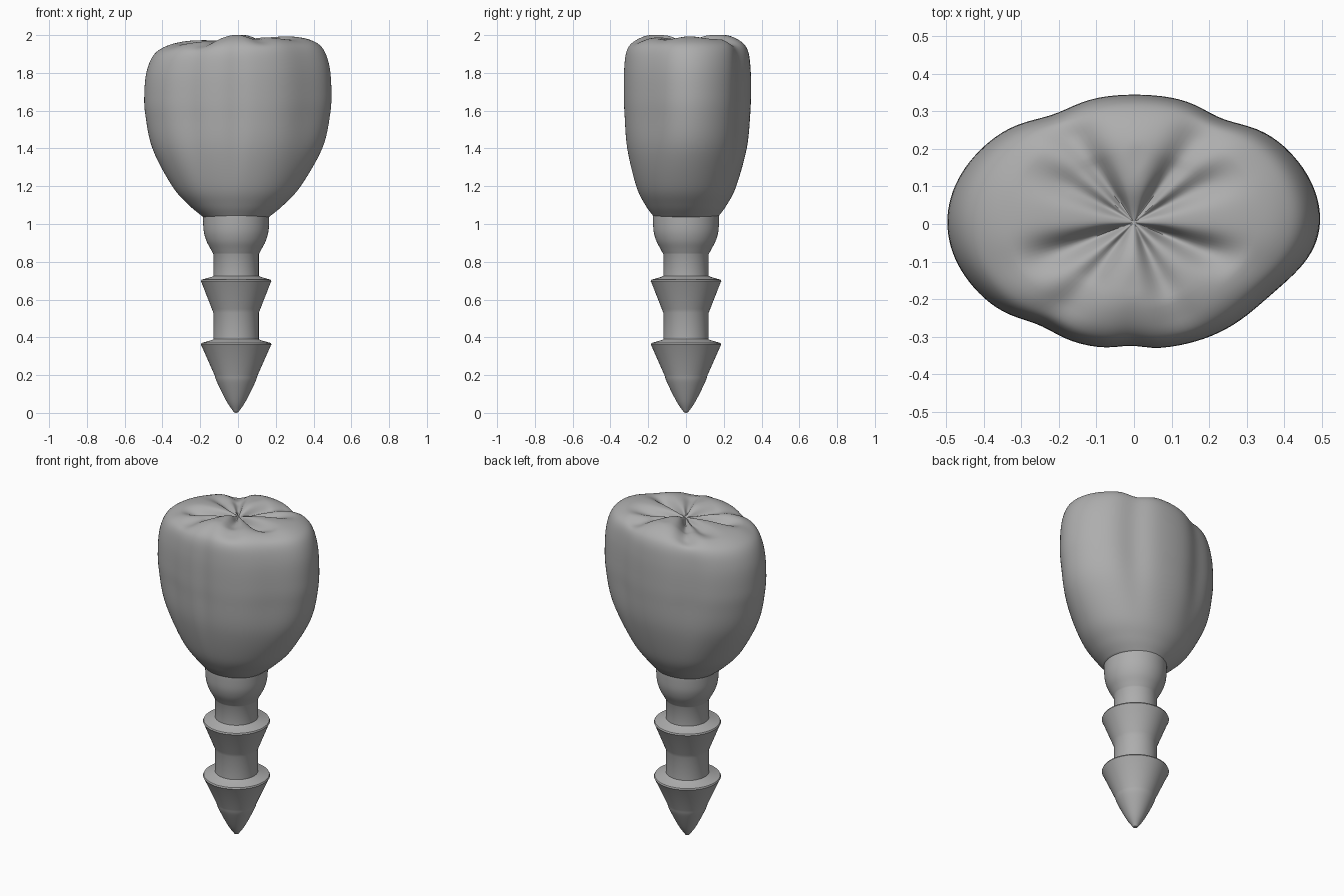
import bpy, bmesh, math
from mathutils import Vector

cube = bpy.data.objects.get("Cube")
if cube:
    bpy.data.objects.remove(cube, do_unlink=True)

grey = bpy.data.materials.new("plain grey")
grey.use_nodes = True
COLOUR = (0.42, 0.42, 0.42, 1)
grey.diffuse_color = COLOUR
grey.node_tree.nodes["Principled BSDF"].inputs["Base Color"].default_value = COLOUR


def smooth_path(points, steps):
    """Catmull-Rom curve through the points."""
    pts = [Vector(p) for p in points]
    pts = [pts[0] * 2 - pts[1]] + pts + [pts[-1] * 2 - pts[-2]]
    out = []
    for a, b, c, d in zip(pts, pts[1:], pts[2:], pts[3:]):
        for i in range(steps):
            t = i / steps
            out.append(0.5 * (2 * b + (c - a) * t + (2 * a - 5 * b + 4 * c - d) * t * t
                              + (3 * b - a - 3 * c + d) * t ** 3))
    return out + [pts[-2]]


def skin(name, rings, bottom, top, angle):
    """Closed surface through equal rings, with a pole at each end."""
    bm = bmesh.new()
    loops = [[bm.verts.new(p) for p in ring] for ring in rings]
    n = len(loops[0])
    for lo, hi in zip(loops, loops[1:]):
        for i in range(n):
            j = (i + 1) % n
            bm.faces.new((lo[i], lo[j], hi[j], hi[i]))
    for loop, pole in ((loops[0], bottom), (loops[-1], top)):
        v = bm.verts.new(pole)
        for i in range(n):
            bm.faces.new((loop[i], loop[(i + 1) % n], v))
    bmesh.ops.recalc_face_normals(bm, faces=bm.faces)
    mesh = bpy.data.meshes.new(name)
    bm.to_mesh(mesh)
    bm.free()
    mesh.materials.append(grey)
    obj = bpy.data.objects.new(name, mesh)
    bpy.context.collection.objects.link(obj)
    bpy.ops.object.select_all(action="DESELECT")
    obj.select_set(True)
    bpy.context.view_layer.objects.active = obj
    bpy.ops.object.shade_smooth_by_angle(angle=math.radians(angle))
    return obj


def bell(angle, centre, width):
    d = (angle - centre + 180) % 360 - 180
    return math.exp(-(d / width) ** 2)


def ramp(v, lo, hi):
    t = min(1, max(0, (v - lo) / (hi - lo)))
    return t * t * (3 - 2 * t)


# Implant post: a lathed barbed pin
tip = smooth_path([(0.012, 0.004), (0.05, 0.06), (0.1, 0.16), (0.114, 0.2)], 5)
barb = [(0.183, 0.355), (0.187, 0.362), (0.183, 0.37), (0.13, 0.385), (0.12, 0.39)]
shaft = [(0.12, 0.53), (0.128, 0.55), (0.183, 0.69), (0.187, 0.697), (0.183, 0.705),
         (0.13, 0.72), (0.12, 0.725)]
collar = smooth_path([(0.12, 0.84), (0.135, 0.868), (0.157, 0.91), (0.171, 0.96),
                      (0.175, 1.02), (0.175, 1.06)], 4)
SIDES = 64
POST_X = -0.01
turns = [math.tau * i / SIDES for i in range(SIDES)]
rings = [[(POST_X + r * math.cos(a), r * math.sin(a), z) for a in turns]
         for r, z in [tuple(p) for p in tip] + barb + shaft + [tuple(p) for p in collar]]
skin("implant_post", rings, (POST_X, 0, 0), (POST_X, 0, 1.06), 35)

# Tooth crown: half width in x, half width in y, height
section = smooth_path([
    (0.172, 0.168, 1.035), (0.25, 0.215, 1.1), (0.34, 0.265, 1.2), (0.45, 0.318, 1.4),
    (0.49, 0.335, 1.58), (0.496, 0.339, 1.7), (0.485, 0.337, 1.82), (0.45, 0.325, 1.91),
    (0.39, 0.295, 1.955), (0.3, 0.235, 1.978), (0.2, 0.16, 1.982), (0.1, 0.08, 1.974),
    (0.01, 0.008, 1.957)], 6)
# Side dents: direction, depth, spread
dents = [(60, 0.06, 11), (117, 0.05, 11), (238, 0.045, 10), (269, 0.03, 6), (322, 0.07, 22)]
# Chewing grooves: direction, depth, spread, strength at the rim
grooves = [(34, 0.035, 13, 0.1), (60, 0.035, 10, 0.8), (119, 0.04, 10, 0.8),
           (145, 0.03, 13, 0.1), (206, 0.05, 13, 0.15), (238, 0.025, 10, 0.8),
           (290, 0.025, 10, 0.6), (333, 0.05, 13, 0.15)]


def crown_point(rx, ry, z, deg, on_top):
    a = math.radians(deg)
    up = ramp(z, 1.1, 1.6)
    fade = 1 - up * sum(d * bell(deg, c, w) for c, d, w in dents)
    x, y = rx * fade * math.cos(a), ry * fade * math.sin(a)
    reach = rx / 0.45
    height = z + 0.045 * x * ramp(z, 1.4, 1.95)
    if on_top:
        inner = ramp(reach, 0, 0.2) * (1 - ramp(reach, 0.45, 0.85))
        outer = ramp(reach, 0.2, 0.6) * (1 - ramp(reach, 0.75, 1.05))
        for c, d, w, rim in grooves:
            height -= d * bell(deg, c, w) * max(inner, rim * outer)
        # middle cusps stand a little higher
        height += 0.02 * (bell(deg, 90, 22) + bell(deg, 268, 22)) * ramp(reach, 0, 0.3) \
            * (1 - ramp(reach, 0.5, 1))
    shift = ramp(z, 1.05, 1.6)
    return (POST_X * (1 - shift) + x, 0.005 * shift + y, min(height, 2))


peak = max(range(len(section)), key=lambda i: section[i][0])
rings = [[crown_point(*s, 360 * i / 128, k > peak) for i in range(128)]
         for k, s in enumerate(section)]
skin("tooth_crown", rings, (POST_X, 0, 1.035), (0, 0.005, 1.955), 50)
